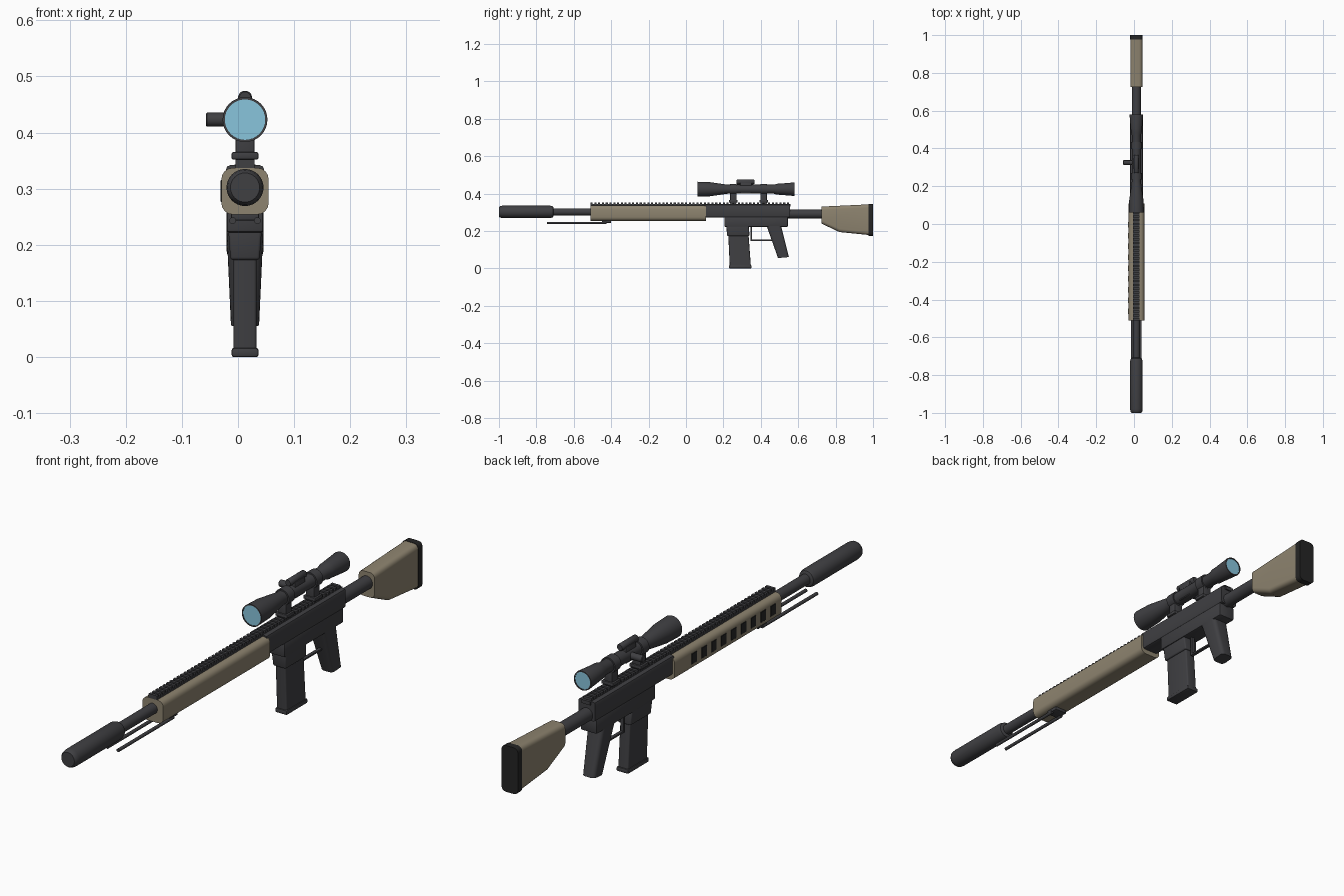
import bpy, bmesh, math
from mathutils import Vector, Matrix

if "Cube" in bpy.data.objects:
    bpy.data.objects.remove(bpy.data.objects["Cube"])

CX = 0.0125          # centre plane of the rifle
BORE = 0.302
SCOPE_Z = 0.423


def material(name, rgb):
    m = bpy.data.materials.new(name)
    m.diffuse_color = (*rgb, 1)
    m.use_nodes = True
    m.node_tree.nodes["Principled BSDF"].inputs["Base Color"].default_value = m.diffuse_color
    return m


DARK = material("dark_metal", (0.05, 0.05, 0.055))
BLACK = material("black_rubber", (0.018, 0.018, 0.018))
TAN = material("tan_polymer", (0.27, 0.23, 0.16))
GLASS = material("blue_glass", (0.25, 0.56, 0.72))


def finish(name, bm, mat):
    bmesh.ops.recalc_face_normals(bm, faces=bm.faces)
    me = bpy.data.meshes.new(name)
    bm.to_mesh(me)
    bm.free()
    me.materials.append(mat)
    ob = bpy.data.objects.new(name, me)
    bpy.context.collection.objects.link(ob)
    return ob


def prism(name, pts, width, mat=DARK, bevel=0.0, along=None, segs=3, x=CX, taper=None):
    """Side profile of (y, z) points given thickness in x; bevels edges, optionally only along one axis."""
    bm = bmesh.new()
    zs = [p[1] for p in pts]
    lo, hi = min(zs), max(zs)
    rings = []
    for s in (-1, 1):
        ring = []
        for y, z in pts:
            w = width
            if taper:
                w = taper + (width - taper) * (z - lo) / (hi - lo)
            ring.append(bm.verts.new((x + s * w / 2, y, z)))
        rings.append(ring)
        bm.faces.new(ring)
    n = len(pts)
    for i in range(n):
        j = (i + 1) % n
        bm.faces.new((rings[0][i], rings[0][j], rings[1][j], rings[1][i]))
    bmesh.ops.recalc_face_normals(bm, faces=bm.faces)
    if bevel:
        edges = []
        for e in bm.edges:
            d = (e.verts[1].co - e.verts[0].co).normalized()
            if e.calc_face_angle() > 0.45 and (along is None or abs(d[along]) > 0.75):
                edges.append(e)
        bmesh.ops.bevel(bm, geom=edges, offset=bevel, segments=segs, profile=0.5,
                        affect='EDGES', clamp_overlap=True)
    return finish(name, bm, mat)


def box(name, y0, y1, z0, z1, width, mat=DARK, bevel=0.003, along=None, segs=2, x=CX):
    return prism(name, [(y0, z0), (y1, z0), (y1, z1), (y0, z1)], width, mat, bevel, along, segs, x)


def lathe(name, prof, z, mat=DARK, x=CX, sides=32):
    """Closed turned shape around a y axis from (y, radius) points."""
    bm = bmesh.new()
    rings = []
    for y, r in prof:
        rings.append([bm.verts.new((x + r * math.cos(2 * math.pi * k / sides), y,
                                    z + r * math.sin(2 * math.pi * k / sides))) for k in range(sides)])
    for a, b in zip(rings, rings[1:]):
        for k in range(sides):
            j = (k + 1) % sides
            bm.faces.new((a[k], a[j], b[j], b[k]))
    bm.faces.new(rings[0])
    bm.faces.new(rings[-1])
    return finish(name, bm, mat)


# Barrel and suppressor
lathe("barrel", [(-0.75, 0.019), (-0.4, 0.019)], BORE)
lathe("suppressor", [(-1, 0.026), (-0.993, 0.031), (-0.98, 0.033), (-0.725, 0.033),
                     (-0.712, 0.029), (-0.708, 0.022)], BORE)

# Handguard with dark vents on the left side
box("handguard", -0.51, 0.108, 0.254, 0.337, 0.084, TAN, 0.02, along=1, segs=4)
for i in range(9):
    y = -0.005 - 0.057 * i
    box(f"handguard_vent_{i}", y - 0.015, y + 0.015, 0.276, 0.315, 0.006, BLACK, 0.001,
        segs=1, x=-0.028)

# Toothed top rail
rail = [(0.56, 0.33), (-0.51, 0.33)]
pitch = 1.07 / 53
for i in range(53):
    y = -0.51 + i * pitch
    for dy, z in ((0, 0.343), (0, 0.352), (0.55, 0.352), (0.55, 0.343)):
        rail.append((y + dy * pitch, z))
rail.append((0.56, 0.343))
prism("top_rail", rail, 0.034)

# Receiver
box("upper_receiver", 0.1, 0.555, 0.272, 0.342, 0.068, bevel=0.008, along=1)
box("lower_receiver", 0.205, 0.545, 0.222, 0.276, 0.066, bevel=0.005)
prism("magazine_well", [(0.215, 0.23), (0.335, 0.23), (0.34, 0.173), (0.22, 0.173)], 0.06,
      bevel=0.005, taper=0.052)

# Magazine and base plate
prism("magazine", [(0.225, 0.2), (0.333, 0.2), (0.347, 0.01), (0.234, 0.01)], 0.041,
      bevel=0.005, along=2)
box("magazine_base", 0.229, 0.351, 0, 0.016, 0.048, bevel=0.004)

# Pistol grip, trigger and guard
prism("pistol_grip", [(0.43, 0.23), (0.508, 0.23), (0.55, 0.06), (0.492, 0.055)], 0.066,
      bevel=0.014, along=2, segs=4, taper=0.05)
box("trigger_guard_front", 0.345, 0.352, 0.147, 0.225, 0.012, bevel=0)
box("trigger_guard_bottom", 0.345, 0.465, 0.147, 0.153, 0.012, bevel=0)

# Stock
lathe("buffer_tube", [(0.54, 0.024), (0.75, 0.024)], 0.291)
prism("stock", [(0.725, 0.33), (0.98, 0.342), (0.98, 0.178), (0.82, 0.194), (0.725, 0.239)],
      0.064, TAN, 0.017, along=1, segs=4)
box("butt_pad", 0.976, 1.0, 0.174, 0.343, 0.066, BLACK, 0.016, along=1, segs=4).data.update()

# Folded bipod
box("bipod_mount", -0.45, -0.4, 0.243, 0.262, 0.05)
for side in (-1, 1):
    lathe(f"bipod_leg_{side}", [(-0.742, 0.006), (-0.425, 0.006)], 0.243,
          x=CX + side * 0.022, sides=12)

# Scope with recessed glass at both ends
lathe("scope_body", [(0.068, 0.036), (0.061, 0.036), (0.061, 0.04), (0.125, 0.038), (0.21, 0.026),
                     (0.225, 0.024), (0.47, 0.024), (0.485, 0.029), (0.505, 0.03), (0.575, 0.036),
                     (0.58, 0.035), (0.58, 0.031), (0.574, 0.031)], SCOPE_Z)
lathe("objective_lens", [(0.063, 0.0365), (0.07, 0.0365)], SCOPE_Z, GLASS)
lathe("eyepiece_lens", [(0.572, 0.0315), (0.578, 0.0315)], SCOPE_Z, GLASS)
for i, y in enumerate((0.253, 0.415)):
    lathe(f"scope_ring_{i}", [(y - 0.018, 0.029), (y + 0.018, 0.029)], SCOPE_Z)
    box(f"scope_post_{i}", y - 0.017, y + 0.017, 0.345, 0.415, 0.034)
    box(f"scope_foot_{i}", y - 0.023, y + 0.023, 0.352, 0.365, 0.048)
lathe("scope_top_dial", [(0.27, 0.0105), (0.273, 0.0125), (0.362, 0.0125), (0.365, 0.0105)], 0.462, sides=20)
box("scope_saddle", 0.29, 0.35, 0.4, 0.46, 0.03)

# Side knob, turned to point left
knob = lathe("scope_side_knob", [(-0.06, 0.0125), (-0.002, 0.0125), (0, 0.0105)], 0, x=0, sides=20)
knob.data.transform(Matrix.Translation((-0.057, 0.325, SCOPE_Z)) @ Matrix.Rotation(math.pi / 2, 4, 'Z'))

# Smooth rounded parts, keep hard edges
for ob in bpy.context.collection.objects:
    ob.select_set(True)
    bpy.context.view_layer.objects.active = ob
bpy.ops.object.shade_smooth_by_angle(angle=math.radians(35))
